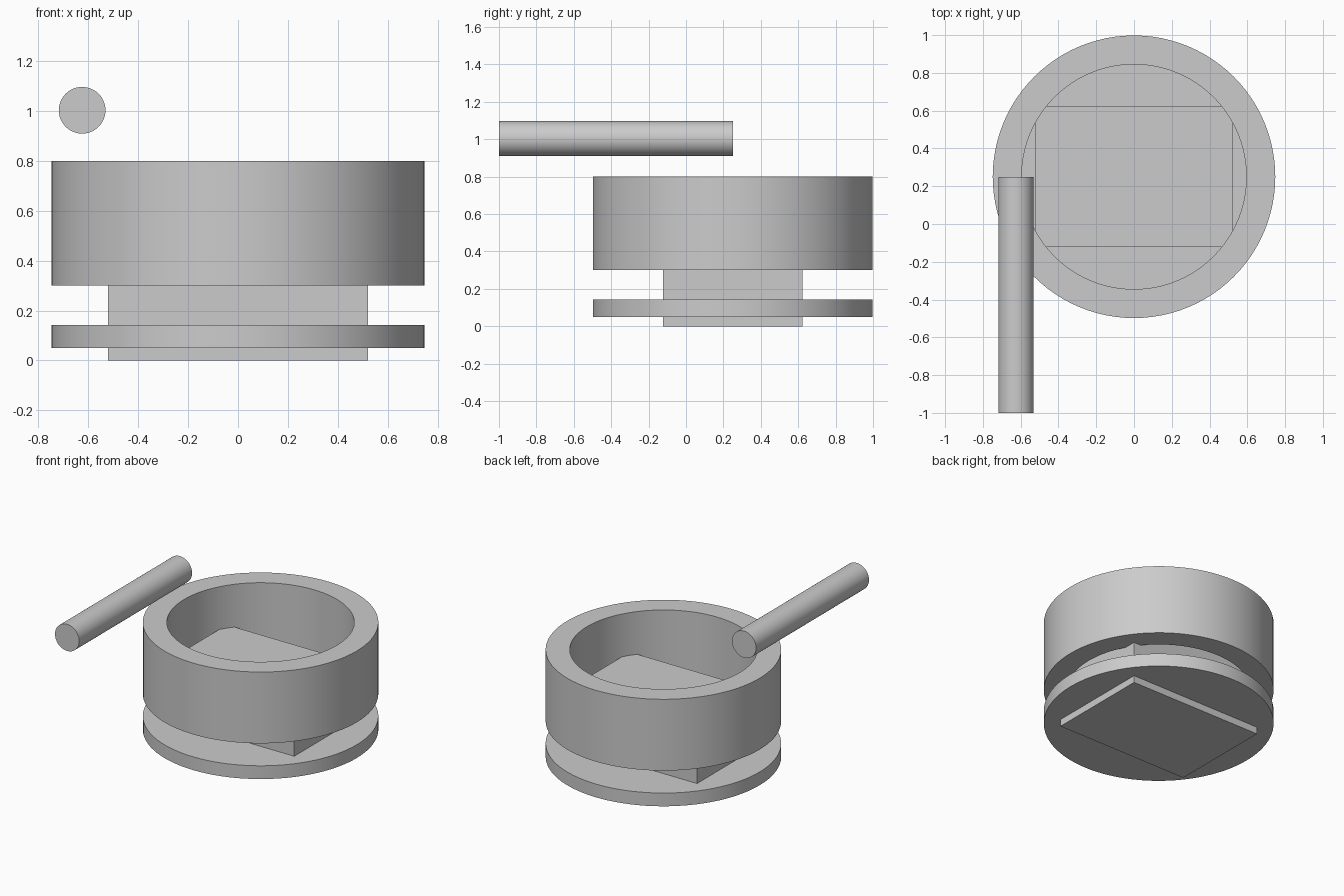
import bpy
import bmesh
import math
from mathutils import Matrix, Vector

default = bpy.data.objects.get("Cube")
if default:
    bpy.data.objects.remove(default, do_unlink=True)

CENTRE_Y = 0.25      # the stacked parts share this axis
SEGMENTS = 96

# Single plain grey for every part
grey = bpy.data.materials.new("light grey")
grey.use_nodes = True
colour = (0.6, 0.6, 0.6, 1.0)
grey.diffuse_color = colour
grey.node_tree.nodes["Principled BSDF"].inputs["Base Color"].default_value = colour


def finish(name, bm, smooth=True):
    """Turn a bmesh into a named object with the shared material."""
    bmesh.ops.recalc_face_normals(bm, faces=bm.faces)
    mesh = bpy.data.meshes.new(name)
    bm.to_mesh(mesh)
    bm.free()
    mesh.materials.append(grey)
    obj = bpy.data.objects.new(name, mesh)
    bpy.context.collection.objects.link(obj)
    if smooth:
        bpy.ops.object.select_all(action="DESELECT")
        obj.select_set(True)
        bpy.context.view_layer.objects.active = obj
        bpy.ops.object.shade_smooth_by_angle(angle=math.radians(30))
    return obj


def cylinder(name, radius, length, centre, turn=Matrix.Identity(4)):
    bm = bmesh.new()
    bmesh.ops.create_cone(bm, cap_ends=True, segments=SEGMENTS, radius1=radius,
                          radius2=radius, depth=length,
                          matrix=Matrix.Translation(centre) @ turn)
    return finish(name, bm)


def tube(name, inner, outer, bottom, top):
    """Spin a rectangular section around the shared vertical axis."""
    bm = bmesh.new()
    section = [(inner, bottom), (outer, bottom), (outer, top), (inner, top)]
    verts = [bm.verts.new((r, CENTRE_Y, z)) for r, z in section]
    edges = [bm.edges.new((verts[i], verts[(i + 1) % 4])) for i in range(4)]
    bmesh.ops.spin(bm, geom=verts + edges, cent=(0, CENTRE_Y, 0), axis=(0, 0, 1),
                   angle=math.tau, steps=SEGMENTS, use_merge=True)
    bmesh.ops.remove_doubles(bm, verts=bm.verts, dist=1e-5)
    return finish(name, bm)


def block(name, size, centre):
    bm = bmesh.new()
    bmesh.ops.create_cube(bm, size=1, matrix=Matrix.Translation(centre)
                          @ Matrix.Diagonal(Vector(size)).to_4x4())
    return finish(name, bm, smooth=False)


# Rectangular core, rising through the disc into the open ring
block("core_block", (1.044, 0.746, 0.5), (0, CENTRE_Y, 0.25))

# Thin base disc and the tall open ring above it
cylinder("base_disc", 0.748, 0.093, (0, CENTRE_Y, 0.0965))
tube("upper_ring", 0.595, 0.748, 0.3, 0.8)

# Horizontal rod floating above one side, pointing forward
cylinder("side_rod", 0.0935, 1.25, (-0.625, -0.375, 1.003),
         Matrix.Rotation(math.radians(90), 4, "X"))
